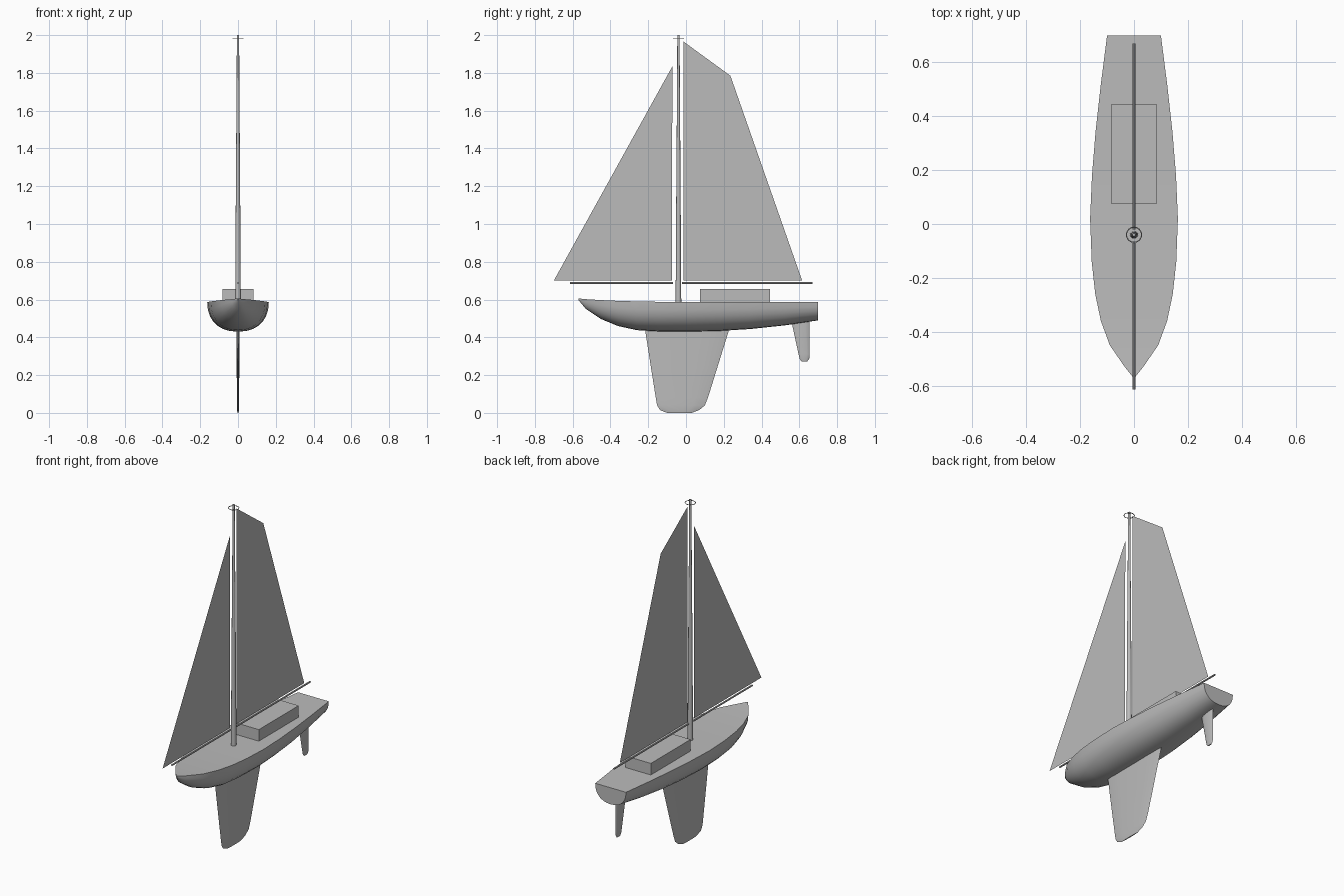
import bpy, bmesh, math

cube = bpy.data.objects.get("Cube")
if cube:
    bpy.data.objects.remove(cube)

grey = bpy.data.materials.new("plain_grey")
grey.use_nodes = True
colour = (0.5, 0.5, 0.5, 1)
grey.diffuse_color = colour
grey.node_tree.nodes["Principled BSDF"].inputs["Base Color"].default_value = colour


def finish(name, bm, smooth=40, fix=True):
    if fix:
        bmesh.ops.recalc_face_normals(bm, faces=bm.faces)
    mesh = bpy.data.meshes.new(name)
    bm.to_mesh(mesh)
    bm.free()
    mesh.materials.append(grey)
    obj = bpy.data.objects.new(name, mesh)
    bpy.context.collection.objects.link(obj)
    if smooth:
        bpy.ops.object.select_all(action='DESELECT')
        bpy.context.view_layer.objects.active = obj
        obj.select_set(True)
        bpy.ops.object.shade_smooth_by_angle(angle=math.radians(smooth))
    return obj


def loft(name, rings, smooth=40):
    """Skin a list of closed rings and cap both ends."""
    bm = bmesh.new()
    rows = [[bm.verts.new(p) for p in ring] for ring in rings]
    n = len(rows[0])
    for a, b in zip(rows, rows[1:]):
        for i in range(n):
            j = (i + 1) % n
            bm.faces.new((a[i], a[j], b[j], b[i]))
    bm.faces.new(rows[0])
    bm.faces.new(rows[-1])
    bmesh.ops.remove_doubles(bm, verts=bm.verts, dist=0.0001)
    return finish(name, bm, smooth)


def circle(r, place, sides=12):
    return [place(r * math.cos(t), r * math.sin(t))
            for t in (2 * math.pi * i / sides for i in range(sides))]


# Hull stations: y, half beam, keel line z, deck z
stations = [
    (-0.57, 0.003, 0.598, 0.606), (-0.53, 0.035, 0.55, 0.602),
    (-0.45, 0.09, 0.497, 0.597), (-0.36, 0.123, 0.46, 0.593),
    (-0.26, 0.144, 0.438, 0.59), (-0.14, 0.157, 0.431, 0.588),
    (0.02, 0.163, 0.43, 0.587), (0.18, 0.156, 0.434, 0.587),
    (0.34, 0.143, 0.444, 0.587), (0.52, 0.123, 0.463, 0.587),
    (0.70, 0.10, 0.49, 0.587)]


def hull_ring(y, w, low, deck, steps=14):
    ring = []
    for i in range(steps + 1):
        t = math.pi * i / steps
        c, s = math.cos(t), math.sin(t)
        ring.append((w * math.copysign(abs(c) ** 0.88, c), y,
                     deck - (deck - low) * abs(s) ** 0.88))
    return ring


loft("hull", [hull_ring(*s) for s in stations])


# Keel and rudder: foil sections given as z, front y, back y, half thickness
def foil(name, sections, steps=12):
    rings = []
    for z, front, back, thick in sections:
        mid, half = (front + back) / 2, (back - front) / 2
        rings.append(circle(1, lambda c, s: (thick * s, mid - half * c, z), steps))
    loft(name, rings, 60)


foil("keel", [(0.45, -0.218, 0.231, 0.008), (0.25, -0.187, 0.169, 0.007),
              (0.08, -0.16, 0.116, 0.006), (0.04, -0.153, 0.10, 0.006),
              (0.015, -0.138, 0.07, 0.005), (0.0, -0.10, 0.03, 0.003)])
foil("rudder", [(0.49, 0.557, 0.655, 0.007), (0.31, 0.596, 0.655, 0.006),
                (0.285, 0.602, 0.652, 0.005), (0.273, 0.612, 0.642, 0.003)])

# Cabin
bm = bmesh.new()
bmesh.ops.create_cube(bm, size=1)
bmesh.ops.scale(bm, vec=(0.166, 0.37, 0.085), verts=bm.verts)
bmesh.ops.translate(bm, vec=(0, 0.26, 0.6125), verts=bm.verts)
finish("cabin", bm, 0)

# Mast, tapering upward
mast_y = -0.04
loft("mast", [circle(r, lambda a, b: (a, mast_y + b, z))
              for z, r in ((0.58, 0.015), (1.25, 0.011), (1.65, 0.008), (2.0, 0.006))])

# Booms under each sail
for name, start, end in (("jib_boom", -0.615, -0.07), ("main_boom", -0.02, 0.67)):
    loft(name, [circle(0.005, lambda a, b: (a, y, 0.687 + b), 8) for y in (start, end)])

# Masthead ring
bpy.ops.mesh.primitive_torus_add(location=(0, mast_y, 1.98), major_radius=0.028,
                                 minor_radius=0.002, major_segments=24, minor_segments=6)
ring = bpy.context.object
ring.name = "masthead_ring"
ring.data.materials.append(grey)
bpy.ops.object.shade_smooth()


# Sails: single thin sheets
def sail(name, outline):
    bm = bmesh.new()
    bm.faces.new([bm.verts.new((0, y, z)) for y, z in outline])
    finish(name, bm, 0, False)


sail("main_sail", [(-0.012, 0.70), (0.615, 0.70), (0.235, 1.785), (-0.012, 1.965)])
sail("jib_sail", [(-0.70, 0.70), (-0.075, 0.70), (-0.072, 1.835)])
